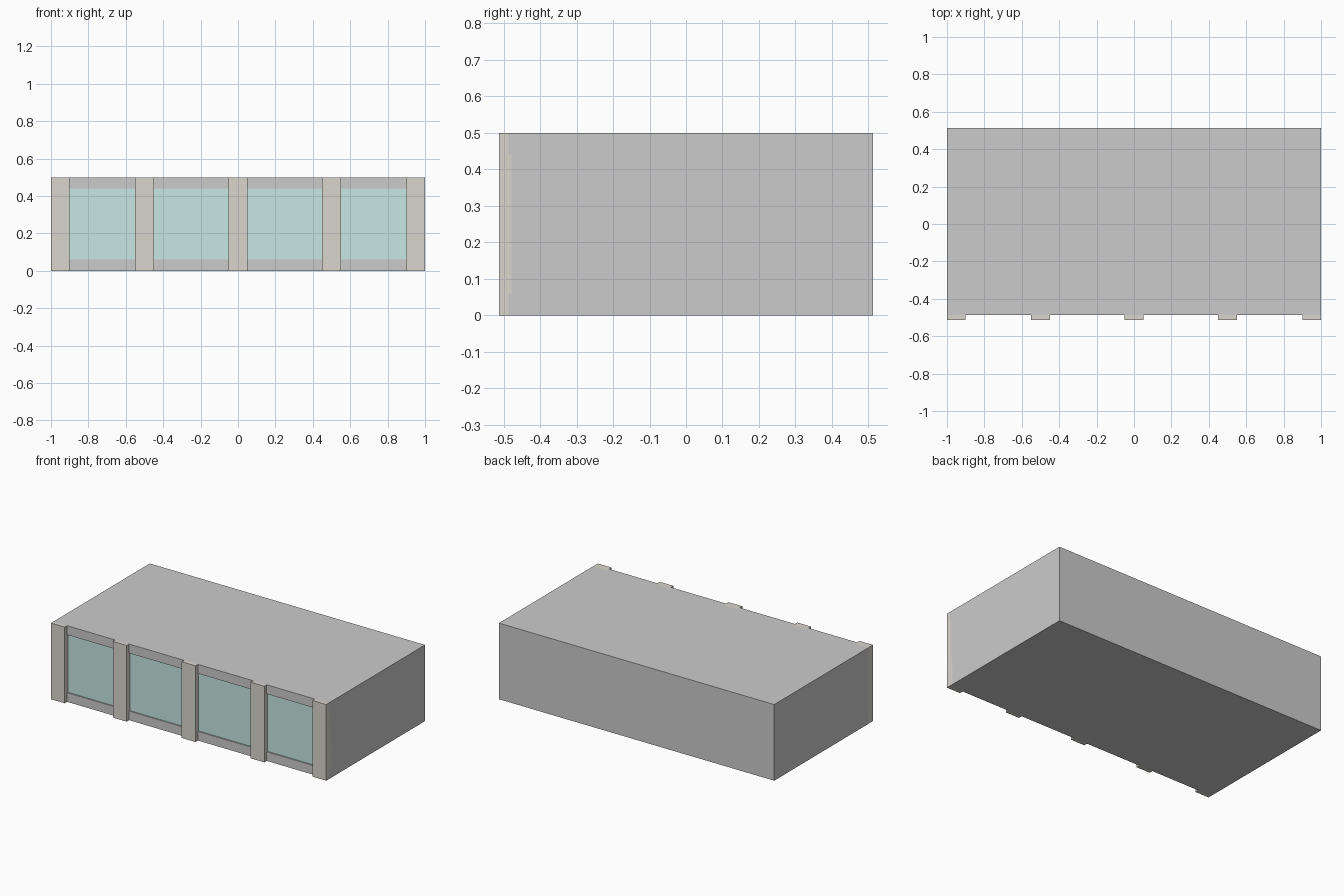
import bpy
import bmesh

if "Cube" in bpy.data.objects:
    bpy.data.objects.remove(bpy.data.objects["Cube"])


def material(name, rgb):
    mat = bpy.data.materials.new(name)
    mat.diffuse_color = (*rgb, 1.0)
    mat.use_nodes = True
    mat.node_tree.nodes["Principled BSDF"].inputs["Base Color"].default_value = mat.diffuse_color
    return mat


def finish(name, bm, mat=None):
    bmesh.ops.recalc_face_normals(bm, faces=bm.faces)
    mesh = bpy.data.meshes.new(name)
    bm.to_mesh(mesh)
    bm.free()
    obj = bpy.data.objects.new(name, mesh)
    bpy.context.collection.objects.link(obj)
    if mat:
        mesh.materials.append(mat)
    return obj


def box(name, lo, hi, mat=None):
    bm = bmesh.new()
    bmesh.ops.create_cube(bm, size=1.0)
    for v in bm.verts:
        v.co = [lo[i] if v.co[i] < 0 else hi[i] for i in range(3)]
    return finish(name, bm, mat)


FRONT, BACK, HEIGHT = -0.4875, 0.5125, 0.5
RECESS = 0.01
SILL, LINTEL = 0.06, 0.44

stone = material("stone", (0.70, 0.67, 0.61))
glass = material("glass", (0.57, 0.81, 0.77))

# Building block: side profile with a shallow window groove, extruded along x
profile = [(FRONT, 0), (BACK, 0), (BACK, HEIGHT), (FRONT, HEIGHT),
           (FRONT, LINTEL), (FRONT + RECESS, LINTEL),
           (FRONT + RECESS, SILL), (FRONT, SILL)]
bm = bmesh.new()
face = bm.faces.new([bm.verts.new((-1, y, z)) for y, z in profile])
ext = bmesh.ops.extrude_face_region(bm, geom=[face], use_keep_orig=True)
bmesh.ops.translate(bm, vec=(2, 0, 0),
                    verts=[g for g in ext["geom"] if isinstance(g, bmesh.types.BMVert)])
finish("building_block", bm)

# Pillars straddling the front wall
pillars = [-0.95, -0.5, 0.0, 0.5, 0.95]
for i, x in enumerate(pillars):
    box(f"pillar_{i + 1}", (x - 0.05, -0.5125, 0), (x + 0.05, -0.4625, HEIGHT), stone)

# Window panes set in the groove between neighbouring pillars
for i, (a, b) in enumerate(zip(pillars, pillars[1:])):
    box(f"window_{i + 1}", (a + 0.05, FRONT + RECESS - 0.002, SILL),
        (b - 0.05, FRONT + RECESS + 0.01, LINTEL), glass)
